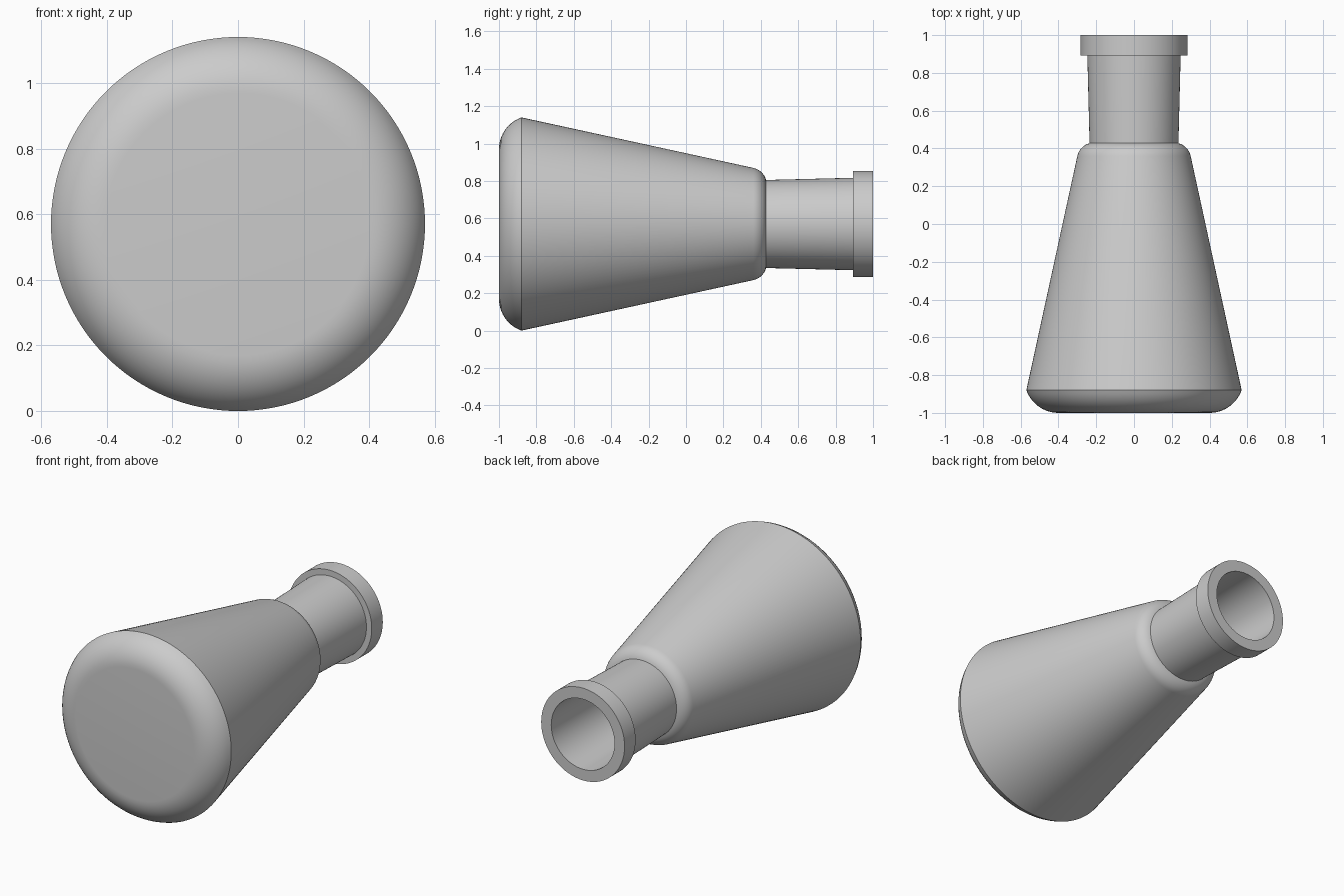
import bpy, bmesh, math

if "Cube" in bpy.data.objects:
    bpy.data.objects.remove(bpy.data.objects["Cube"])

SEGS = 128
AXIS_Z = 0.57


def arc(cr, cy, rad, a0, a1, n):
    """Points (radius, y) on an arc, angles in degrees from the radial axis."""
    pts = []
    for i in range(n + 1):
        a = math.radians(a0 + (a1 - a0) * i / n)
        pts.append((cr + rad * math.cos(a), cy + rad * math.sin(a)))
    return pts


def lathe(name, profile, mat):
    """Spin a (radius, y) profile about the horizontal y axis; ends close at radius 0."""
    bm = bmesh.new()
    rings = []
    for r, y in profile:
        if r < 1e-6:
            rings.append([bm.verts.new((0, y, AXIS_Z))])
        else:
            rings.append([bm.verts.new((r * math.cos(2 * math.pi * k / SEGS), y,
                                        AXIS_Z + r * math.sin(2 * math.pi * k / SEGS)))
                          for k in range(SEGS)])
    for a, b in zip(rings, rings[1:]):
        for k in range(SEGS):
            j = (k + 1) % SEGS
            if len(a) == 1:
                bm.faces.new((a[0], b[j], b[k]))
            elif len(b) == 1:
                bm.faces.new((a[k], a[j], b[0]))
            else:
                bm.faces.new((a[k], a[j], b[j], b[k]))
    bmesh.ops.recalc_face_normals(bm, faces=bm.faces)
    me = bpy.data.meshes.new(name)
    bm.to_mesh(me)
    bm.free()
    me.materials.append(mat)
    ob = bpy.data.objects.new(name, me)
    bpy.context.collection.objects.link(ob)
    bpy.context.view_layer.objects.active = ob
    ob.select_set(True)
    bpy.ops.object.shade_smooth_by_angle(angle=math.radians(25))
    ob.select_set(False)
    return ob


grey = bpy.data.materials.new("plain_grey")
grey.diffuse_color = (0.6, 0.6, 0.6, 1)
grey.use_nodes = True
grey.node_tree.nodes["Principled BSDF"].inputs["Base Color"].default_value = grey.diffuse_color

# outside: rounded base, cone, rounded shoulder, neck, collar
outer = [(0, -1.0)]
outer += arc(0.40, -0.82, 0.18, -90, -19.3, 10)
outer += arc(0.212, 0.341, 0.09, 12.3, 75, 8)
outer += [(0.247, 0.893), (0.283, 0.893), (0.283, 1.0)]

# inside: mouth, neck, shoulder, cone and base following the outer wall
inner = [(0.215, 1.0), (0.203, 0.41)]
inner += arc(0.212, 0.341, 0.06, 75, 12.3, 6)
inner += arc(0.40, -0.82, 0.15, -19.3, -90, 8)
inner += [(0, -0.97)]

lathe("flask", outer + inner, grey)
